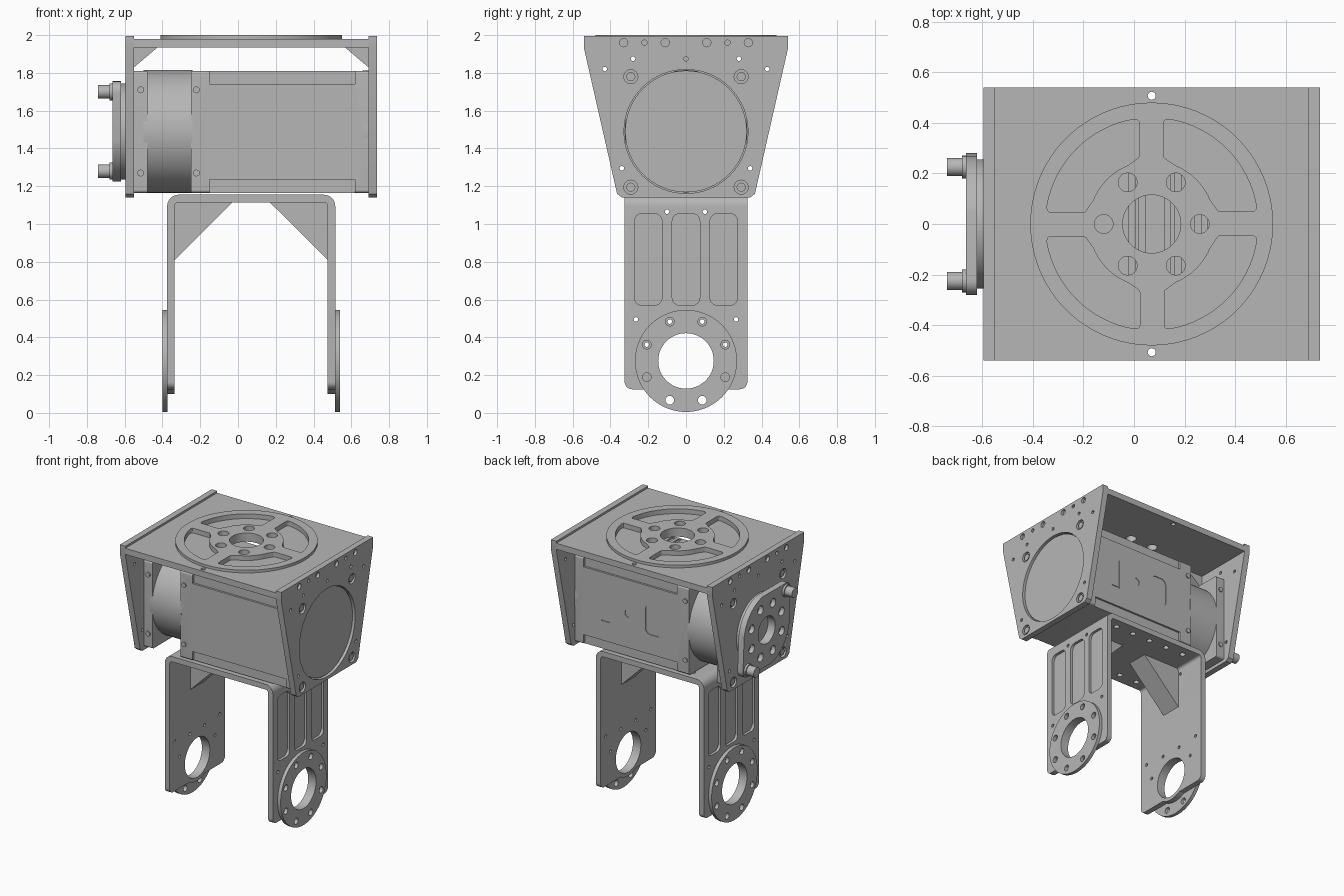
import bpy, bmesh
from math import sin, cos, pi, radians

if "Cube" in bpy.data.objects:
    bpy.data.objects.remove(bpy.data.objects["Cube"])

GREY = (0.47, 0.47, 0.47, 1)
metal = bpy.data.materials.new("plain grey metal")
metal.use_nodes = True
metal.diffuse_color = GREY
metal.node_tree.nodes["Principled BSDF"].inputs["Base Color"].default_value = GREY


# Outline helpers
def arc(u, v, r, a0, a1, n=8):
    return [(u + r * cos(radians(a0 + (a1 - a0) * i / n)),
             v + r * sin(radians(a0 + (a1 - a0) * i / n))) for i in range(n + 1)]


def circle(u, v, r, n=48):
    return arc(u, v, r, 0, 360, n)[:-1]


def rect(u0, v0, u1, v1):
    return [(u0, v0), (u1, v0), (u1, v1), (u0, v1)]


def rounded(u0, v0, u1, v1, r):
    return (arc(u1 - r, v1 - r, r, 0, 90) + arc(u0 + r, v1 - r, r, 90, 180)
            + arc(u0 + r, v0 + r, r, 180, 270) + arc(u1 - r, v0 + r, r, 270, 360))


def ring(u, v, r, n, start=0):
    return [(u + r * cos(radians(start) + 2 * pi * i / n),
             v + r * sin(radians(start) + 2 * pi * i / n)) for i in range(n)]


def prisms_mesh(name, prisms):
    """Each prism is (outline, axis, start, end)."""
    bm = bmesh.new()
    place = {"x": lambda u, v, w: (w, u, v), "y": lambda u, v, w: (u, w, v),
             "z": lambda u, v, w: (u, v, w)}
    for outline, axis, a, b in prisms:
        low, high = [[bm.verts.new(place[axis](u, v, w)) for u, v in outline] for w in (a, b)]
        bm.faces.new(low)
        bm.faces.new(high)
        for i in range(len(low)):
            j = (i + 1) % len(low)
            bm.faces.new((low[i], low[j], high[j], high[i]))
    bmesh.ops.recalc_face_normals(bm, faces=bm.faces)
    mesh = bpy.data.meshes.new(name)
    bm.to_mesh(mesh)
    bm.free()
    mesh.materials.append(metal)
    obj = bpy.data.objects.new(name, mesh)
    bpy.context.collection.objects.link(obj)
    return obj


def part(name, prisms, cuts=()):
    obj = prisms_mesh(name, prisms)
    bpy.ops.object.select_all(action="DESELECT")
    obj.select_set(True)
    bpy.context.view_layer.objects.active = obj
    if cuts:
        cutter = prisms_mesh(name + "_cutter", cuts)
        cutter.hide_render = True
        mod = obj.modifiers.new("cuts", "BOOLEAN")
        mod.operation, mod.solver, mod.object = "DIFFERENCE", "EXACT", cutter
        mod.use_self = True
        bpy.ops.object.modifier_apply(modifier=mod.name)
        bpy.data.objects.remove(cutter)
    bpy.ops.object.shade_smooth_by_angle(angle=radians(30))
    return obj


MZ = 1.49       # motor axis height
DX = 0.07       # bracket centre
HZ = 0.275      # hinge height

# Tapered side plates with screw holes
taper = [(-0.54, 1.995), (-0.54, 1.93), (-0.365, 1.16), (-0.34, 1.14)]
taper += [(-u, v) for u, v in reversed(taper)]
small = [(s * y, z) for s in (-1, 1) for y, z in ((0.43, 1.82), (0.28, 1.875), (0.34, 1.295))]
medium = [(s * y, 1.96) for s in (-1, 1) for y in (0.11, 0.33)]
corners = [(s * 0.292, z) for s in (-1, 1) for z in (1.78, 1.195)]
for side, a, b in (("left", 0.69, 0.735), ("right", -0.595, -0.55)):
    out = b if side == "left" else a
    step = 0.02 if side == "left" else -0.02
    cuts = [(circle(y, z, 0.012, 12), "x", a - 0.1, b + 0.1) for y, z in small + [(0, 1.875)]]
    cuts += [(circle(y, z, 0.022, 16), "x", out - step, out + step) for y, z in medium]
    cuts += [(circle(s * 0.22, 1.96, 0.014, 12), "x", out - step, out + step) for s in (-1, 1)]
    cuts += [(circle(y, z, 0.037, 24), "x", out - step, out + step) for y, z in corners]
    if side == "left":
        cuts.append((circle(0, MZ, 0.328, 64), "x", a - 0.1, b + 0.1))
    part(side + "_side_plate", [(taper, "x", a, b)], cuts)
    part(side + "_plate_screws", [(circle(y, z, 0.024, 16), "x", out - step * 1.2, out - step * 0.3)
                                  for y, z in corners])
part("motor_end_cap", [(circle(0, MZ, 0.322, 64), "x", 0.66, 0.718)])

# Top plate and turntable disc
bolts = ring(DX, 0, 0.19, 6)
through = [(circle(DX, 0, 0.115), "z", 1.8, 2.1)]
through += [(circle(x, y, 0.037, 24), "z", 1.8, 2.1) for x, y in bolts]
pockets = []
for k in range(4):
    quarter = arc(0, 0, 0.42, 10, 80, 16) + arc(0.06, 0.4, 0.013, 90, 180, 3)
    quarter += arc(0.06, 0.27, 0.013, 180, 250, 3) + arc(0, 0, 0.25, 68, 22, 10)
    quarter += arc(0.27, 0.063, 0.013, 200, 270, 3) + arc(0.4, 0.063, 0.013, 270, 360, 3)
    c, s = [(1, 0), (0, 1), (-1, 0), (0, -1)][k]
    pockets.append(([(DX + u * c - v * s, u * s + v * c) for u, v in quarter], "z", 1.965, 2.1))
pins = [(circle(DX, s * 0.507, 0.016, 16), "z", 1.8, 2.1) for s in (-1, 1)]
part("top_plate", [(rect(-0.55, -0.54, 0.69, 0.54), "z", 1.935, 1.98)], through + pockets + pins)
part("turntable_disc", [(circle(DX, 0, 0.48, 96), "z", 1.979, 2.0)], through + pockets)

# Corner gussets
part("top_gussets", [([(x, 1.94), (x + d, 1.94), (x, 1.83)], "y", -0.08, 0.08)
                     for x, d in ((-0.55, 0.13), (0.69, -0.13))])
part("bracket_gussets", [([(x, 1.118), (x + d, 1.118), (x, 0.81)], "y", -0.08, 0.08)
                         for x, d in ((-0.335, 0.31), (0.475, -0.31))])

# Motor body: housing, drum and mounting flange
grooves = []
for x in (-0.02, 0.02, 0.12, 0.16, 0.24, 0.29, 0.37, 0.43):
    for z in (1.165, 1.81):
        grooves.append((rect(x, z - 0.01, x + 0.025, z + 0.01), "y", -0.29, 0.29))
for s in (-1, 1):
    for z0, z1 in ((1.1, 1.235), (1.74, 1.9)):
        grooves.append((rect(-0.15, z0, 0.62, z1), "y", s * 0.305, s * 0.4))
grooves += [(outline, "y", 0.315, 0.4) for outline in (
    rounded(-0.02, 1.38, 0.11, 1.6, 0.04), rect(0.4, 1.38, 0.408, 1.6),
    rect(0.41, 1.38, 0.47, 1.388), circle(0.25, MZ, 0.03, 16))]
part("motor_housing", [(rounded(-0.32, 1.165, 0.32, 1.81, 0.015), "x", -0.25, 0.69)], grooves)
part("motor_drum", [(circle(0, MZ, 0.325, 64), "x", -0.5, -0.24)])
part("motor_flange", [(rounded(-0.32, 1.165, 0.32, 1.81, 0.015), "x", -0.551, -0.48)])
part("motor_screws", [(circle(x, z, 0.018, 16), "y", s * 0.31, s * 0.328)
                      for s in (-1, 1) for x in (-0.515, -0.22) for z in (1.27, 1.71)])

# Output coupling with two long bolts
bore = (circle(0, MZ, 0.1), "x", -0.8, -0.605)
part("coupling_boss", [(circle(0, MZ, 0.255, 64), "x", -0.625, -0.59)], [bore])
lug = 0.225
outline = (arc(0, MZ, 0.27, 10, 80, 16) + arc(-lug, MZ + lug - 0.015, 0.055, 80, 190)
           + arc(0, MZ, 0.27, 190, 260, 16) + arc(lug, MZ - lug + 0.015, 0.055, 260, 370))
holes = [(circle(y, z, 0.032, 20), "x", -0.8, -0.632) for y, z in ring(0, MZ, 0.19, 8, 22.5)]
part("coupling_plate", [(outline, "x", -0.665, -0.62)], [bore] + holes)
ends = [(-lug, MZ + 0.21), (lug, MZ - 0.21)]
part("coupling_bolts", [(circle(y, z, 0.036, 24), "x", -0.74, -0.66) for y, z in ends])
part("coupling_collars", [(circle(y, z, 0.045, 24), "x", -0.68, -0.66) for y, z in ends])

# U-shaped lower bracket with milled pockets
profile = ([(-0.375, 0.125)] + arc(-0.315, 1.095, 0.06, 180, 90) + arc(0.455, 1.095, 0.06, 90, 0)
           + [(0.515, 0.125), (0.475, 0.125)] + arc(0.455, 1.095, 0.02, 0, 90)
           + arc(-0.315, 1.095, 0.02, 90, 180) + [(-0.335, 0.125)])
cuts = [(circle(0, HZ, 0.174, 48), "x", -0.6, 0.7)]
cuts += [(circle(y, z, 0.012, 12), "x", -0.6, 0.7) for y, z in
         ring(0, HZ, 0.225, 8, 22.5)[:4] + [(s * 0.1, 1.065) for s in (-1, 1)]
         + [(s * 0.265, 0.495) for s in (-1, 1)]]
for y in (-0.2, 0, 0.2):
    for a, b in ((-0.6, -0.355), (0.495, 0.7)):
        cuts.append((rounded(y - 0.073, 0.57, y + 0.073, 1.055, 0.04), "x", a, b))
cuts += [(circle(DX + i * 0.15, s * 0.25, 0.02, 16), "z", 1.05, 1.2)
         for i in range(-2, 3) for s in (-1, 1)]
for s in (-1, 1):
    corner = [(s * 0.35, 0.1), (s * 0.35, 0.165)]
    corner += [(s * u, v) for u, v in arc(0.285, 0.165, 0.04, 0, -90)] + [(s * 0.285, 0.1)]
    cuts.append((corner, "x", -0.6, 0.7))
part("lower_bracket", [(profile, "y", -0.325, 0.325)], cuts)

# Hinge rings and their inner bushings
for side, a, b, inner in (("left", 0.514, 0.54, 0.475), ("right", -0.4, -0.374, -0.335)):
    bore = (circle(0, HZ, 0.147, 48), "x", -0.6, 0.7)
    holes = [(circle(y, z, 0.023, 16), "x", -0.6, 0.7) for y, z in ring(0, HZ, 0.225, 8, 22.5)]
    part(side + "_hinge_ring", [(circle(0, HZ, 0.27, 72), "x", a, b)], [bore] + holes)
    lo, hi = sorted((inner, a if side == "left" else b))
    part(side + "_hinge_bushing", [(circle(0, HZ, 0.175, 48), "x", lo, hi)], [bore])
